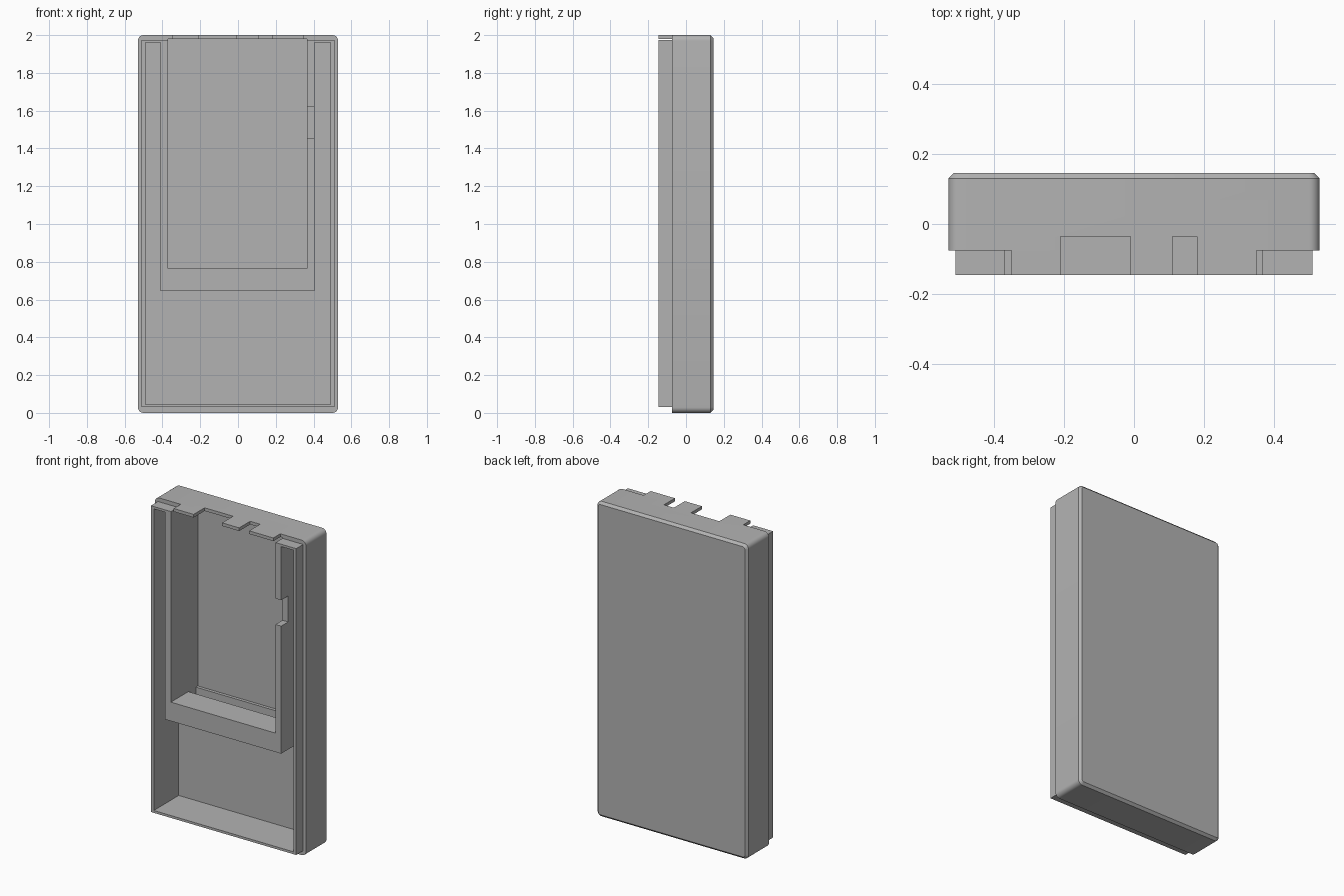
import bpy, bmesh, math

cube = bpy.data.objects.get("Cube")
if cube:
    bpy.data.objects.remove(cube, do_unlink=True)

grey = bpy.data.materials.new("plain grey")
grey.use_nodes = True
COLOUR = (0.45, 0.45, 0.45, 1)
grey.diffuse_color = COLOUR
grey.node_tree.nodes["Principled BSDF"].inputs["Base Color"].default_value = COLOUR

FRONT, RIM, FLOOR, BACK = -0.145, -0.075, 0.105, 0.145


def box(name, xs, ys, zs):
    """Box spanning the given x, y and z ranges."""
    bm = bmesh.new()
    bmesh.ops.create_cube(bm, size=1)
    for v in bm.verts:
        v.co = [r[0] if c < 0 else r[1] for c, r in zip(v.co, (xs, ys, zs))]
    mesh = bpy.data.meshes.new(name)
    bm.to_mesh(mesh)
    bm.free()
    mesh.materials.append(grey)
    obj = bpy.data.objects.new(name, mesh)
    bpy.context.collection.objects.link(obj)
    return obj


def combine(target, other, operation):
    """Apply a boolean and discard the helper."""
    mod = target.modifiers.new("boolean", "BOOLEAN")
    mod.object, mod.operation, mod.solver = other, operation, "EXACT"
    bpy.context.view_layer.objects.active = target
    bpy.ops.object.modifier_apply(modifier=mod.name)
    bpy.data.objects.remove(other, do_unlink=True)


# Outer shell with rounded corners and a chamfered back
shell = box("shell", (-0.53, 0.53), (RIM, BACK), (0, 2))
bm = bmesh.new()
bm.from_mesh(shell.data)
corners = [e for e in bm.edges if abs(e.verts[0].co.y - e.verts[1].co.y) > 0.1]
bmesh.ops.bevel(bm, geom=corners, offset=0.03, segments=6, profile=0.5, affect="EDGES")
rim = [e for e in bm.edges if all(v.co.y > BACK - 0.001 for v in e.verts)]
bmesh.ops.bevel(bm, geom=rim, offset=0.015, segments=1, affect="EDGES")
bm.to_mesh(shell.data)
bm.free()

# Stepped lip, then the main cavity and the deeper pocket
combine(shell, box("lip", (-0.51, 0.51), (FRONT, 0), (0.03, 1.975)), "UNION")
combine(shell, box("cavity", (-0.49, 0.49), (-0.2, FLOOR), (0.045, 1.96)), "DIFFERENCE")
combine(shell, box("pocket", (-0.37, 0.365), (-0.2, 0.125), (0.765, 1.98)), "DIFFERENCE")

# Notches in the top wall
for xs in ((-0.21, -0.01), (0.11, 0.18)):
    combine(shell, box("notch", xs, (-0.2, -0.035), (1.95, 2.1)), "DIFFERENCE")

# Tabs reaching forward from the top wall
for i, xs in enumerate(((-0.35, -0.21), (-0.01, 0.11), (0.18, 0.35))):
    box(f"top_tab_{i + 1}", xs, (FRONT, RIM), (1.98, 2))

# Inner frame: two walls and a crossbar that stops short of the floor
box("right_frame_wall", (-0.41, -0.37), (FRONT, 0.125), (0.645, 1.96))
left_wall = box("left_frame_wall", (0.365, 0.405), (FRONT, 0.125), (0.645, 1.96))
combine(left_wall, box("wall_notch", (0.3, 0.5), (-0.2, RIM), (1.455, 1.62)), "DIFFERENCE")
box("frame_crossbar", (-0.37, 0.365), (FRONT, 0.03), (0.645, 0.765))

# Smooth only the rounded corners
bpy.ops.object.select_all(action="DESELECT")
shell.select_set(True)
bpy.context.view_layer.objects.active = shell
bpy.ops.object.shade_smooth_by_angle(angle=math.radians(30))
